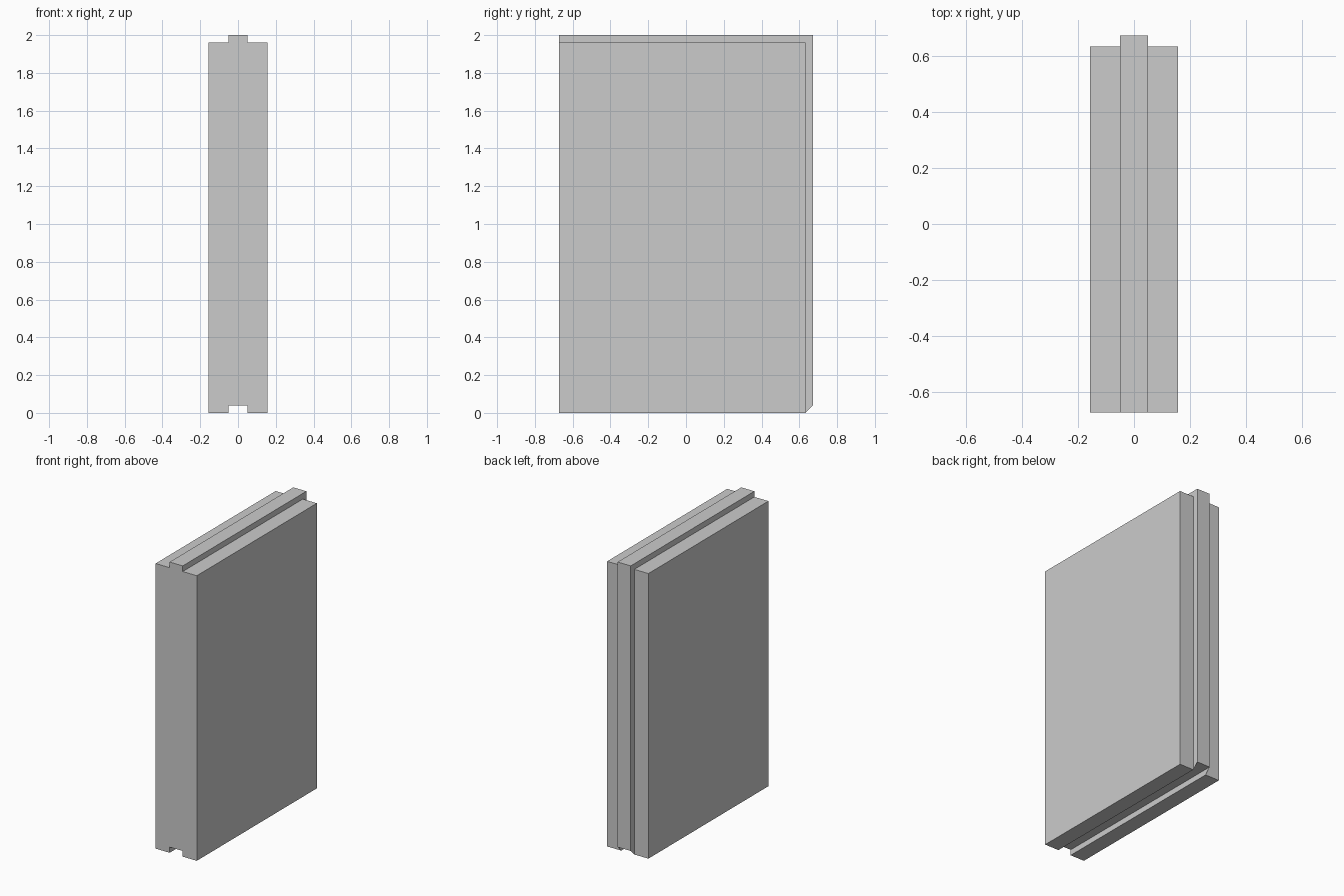
import bpy
import bmesh

if "Cube" in bpy.data.objects:
    bpy.data.objects.remove(bpy.data.objects["Cube"])

# Overall sizes
HALF_W = 0.157      # half thickness of the panel
HALF_T = 0.05       # half width of tongue and groove
FRONT, BACK = -0.672, 0.672
STEP = 0.039        # tongue height and groove depth
TOP = 2.0
SHOULDER = TOP - STEP

# Right half of the tongue-and-groove profile, groove to tongue: (x, z, on_tongue)
half = [
    (HALF_T, STEP, True), (HALF_T, 0, False), (HALF_W, 0, False),
    (HALF_W, SHOULDER, False), (HALF_T, SHOULDER, False), (HALF_T, TOP, True),
]
profile = half + [(-x, z, t) for x, z, t in reversed(half)]
n = len(profile)

bm = bmesh.new()
front = [bm.verts.new((x, FRONT, z)) for x, z, t in profile]
back = [bm.verts.new((x, BACK if t else BACK - STEP, z)) for x, z, t in profile]

# Long walls running front to back, and the flat front end
for i in range(n):
    j = (i + 1) % n
    bm.faces.new((front[i], front[j], back[j], back[i]))
bm.faces.new(front)

# Back end: two recessed shoulders, tongue flanks and tongue face
for b in (back[:6], back[:5:-1]):
    bm.faces.new((b[1], b[2], b[3], b[4]))
    bm.faces.new((b[0], b[1], b[4], b[5]))
bm.faces.new((back[0], back[5], back[6], back[11]))

bmesh.ops.recalc_face_normals(bm, faces=bm.faces)
mesh = bpy.data.meshes.new("wall_panel")
bm.to_mesh(mesh)
bm.free()
panel = bpy.data.objects.new("wall_panel", mesh)
bpy.context.collection.objects.link(panel)
